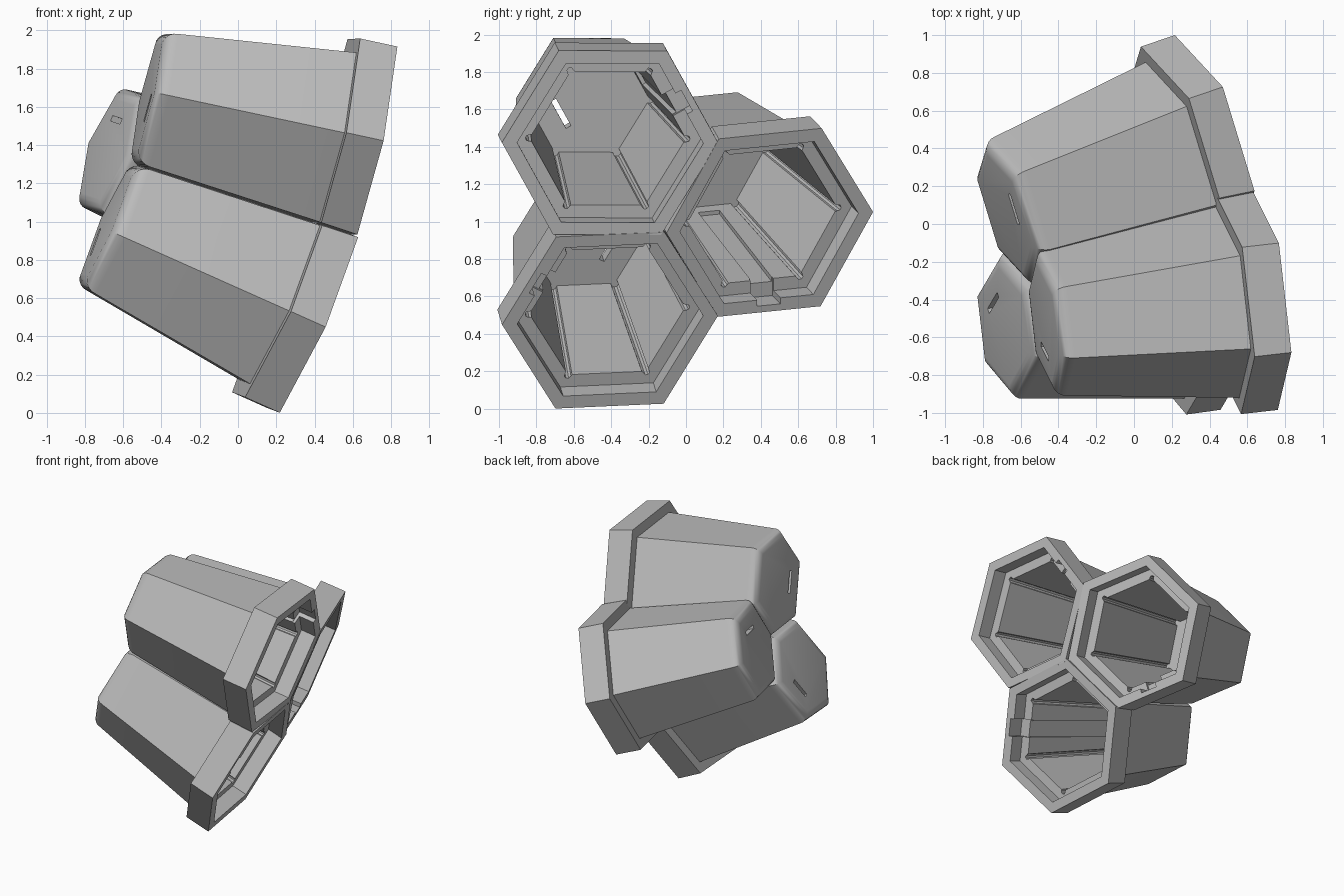
import bpy, bmesh
from math import sin, cos, radians, pi
from mathutils import Vector, Matrix

cube = bpy.data.objects.get("Cube")
if cube:
    bpy.data.objects.remove(cube, do_unlink=True)

grey = bpy.data.materials.new("plain_grey")
grey.use_nodes = True
grey.diffuse_color = (0.5, 0.5, 0.5, 1)
grey.node_tree.nodes["Principled BSDF"].inputs["Base Color"].default_value = (0.5, 0.5, 0.5, 1)

SHARED = (4, 5)          # sides that lie against the neighbouring cups
RIM, DEPTH = 0.2, 1.2    # rim height and full cup depth


def hex_ring(depth, apothem, shared=None, relief=0.0):
    """Hexagon at a depth; shared sides may differ, corners may be drilled out."""
    a = [shared if shared and k in SHARED else apothem for k in range(6)]
    points = []
    for k in range(6):
        t = radians(60 * k)
        b = a[(k + 1) % 6]
        s = (b - a[k] / 2) / sin(pi / 3)
        x, y = a[k] * cos(t) - s * sin(t), a[k] * sin(t) + s * cos(t)
        for step in range(-3, 4):
            w = t + radians(30 + 40 * step)
            points.append((x + relief * cos(w), y + relief * sin(w), -depth))
    return points


def seam(depth):
    """Distance from a cup's axis to the plane between two cups."""
    return 0.5 - 0.103 * depth


def make_object(name, bm, matrix):
    bmesh.ops.recalc_face_normals(bm, faces=bm.faces)
    mesh = bpy.data.meshes.new(name)
    bm.to_mesh(mesh)
    bm.free()
    mesh.materials.append(grey)
    obj = bpy.data.objects.new(name, mesh)
    bpy.context.collection.objects.link(obj)
    obj.matrix_world = matrix
    return obj


def loft(name, rings, matrix):
    bm = bmesh.new()
    loops = [[bm.verts.new(p) for p in ring] for ring in rings]
    for a, b in zip(loops, loops[1:]):
        for i in range(len(a)):
            j = (i + 1) % len(a)
            bm.faces.new((a[i], a[j], b[j], b[i]))
    bm.faces.new(loops[0])
    bm.faces.new(loops[-1])
    bmesh.ops.remove_doubles(bm, verts=bm.verts, dist=1e-5)
    return make_object(name, bm, matrix)


def cut(obj, near, far, half_width, z_near, z_far):
    """Subtract a tapered block given its x ranges at both ends."""
    bm = bmesh.new()
    bmesh.ops.create_cube(bm, size=2)
    for v in bm.verts:
        span, z = (near, z_near) if v.co.z > 0 else (far, z_far)
        v.co = (span[v.co.x > 0], v.co.y * half_width, z)
    cutter = make_object("cutter", bm, obj.matrix_world.copy())
    cutter.hide_render = True
    bpy.context.view_layer.update()
    mod = obj.modifiers.new("cut", 'BOOLEAN')
    mod.operation, mod.solver, mod.object = 'DIFFERENCE', 'EXACT', cutter
    bpy.ops.object.modifier_apply(modifier=mod.name)
    bpy.data.objects.remove(cutter, do_unlink=True)


def make_cup(name, centre, normal, groove):
    z = Vector(normal).normalized()
    g = Vector(groove)
    x = (g - z * g.dot(z)).normalized()
    matrix = Matrix((x, z.cross(x), z)).transposed().to_4x4()
    matrix.translation = centre

    # rounded back edge
    r = 0.07
    rings = []
    for i in range(6):
        t = radians(90 - 18 * i)
        d, inset = DEPTH - r + r * sin(t), r * (1 - cos(t))
        rings.append(hex_ring(d, 0.33 - inset, seam(d) - 0.004 - inset))
    # tapered body, rim, stepped opening and cavity
    rings += [
        hex_ring(RIM, 0.43, seam(RIM) - 0.004),
        hex_ring(RIM, 0.505, seam(RIM)),
        hex_ring(0, 0.505, seam(0)),
        hex_ring(0, 0.434),
        hex_ring(0.12, 0.434),
        hex_ring(0.12, 0.364, relief=0.022),
        hex_ring(1.12, 0.29, relief=0.022),
    ]
    cup = loft(name, rings, matrix)
    bpy.ops.object.select_all(action='DESELECT')
    cup.select_set(True)
    bpy.context.view_layer.objects.active = cup

    # slot through the back, channel down the wall, notch in the rim
    cut(cup, (-0.175, -0.145), (-0.175, -0.145), 0.085, -1.0, -1.3)
    cut(cup, (0.3, 0.395), (0.22, 0.317), 0.06, -0.05, -1.05)
    cut(cup, (0.3, 0.468), (0.3, 0.468), 0.065, 0.05, -0.14)
    bpy.ops.object.shade_smooth_by_angle(angle=radians(28))


make_cup("upper_cup", (0.695, -0.405, 1.42), (0.971, 0.11, -0.21), (0, 0.45, 0.25))
make_cup("lower_cup", (0.39, -0.405, 0.475), (0.906, 0.125, -0.405), (0.16, -0.45, 0.22))
make_cup("rear_cup", (0.385, 0.445, 0.995), (0.896, 0.306, -0.322), (-0.16, 0, -0.475))
